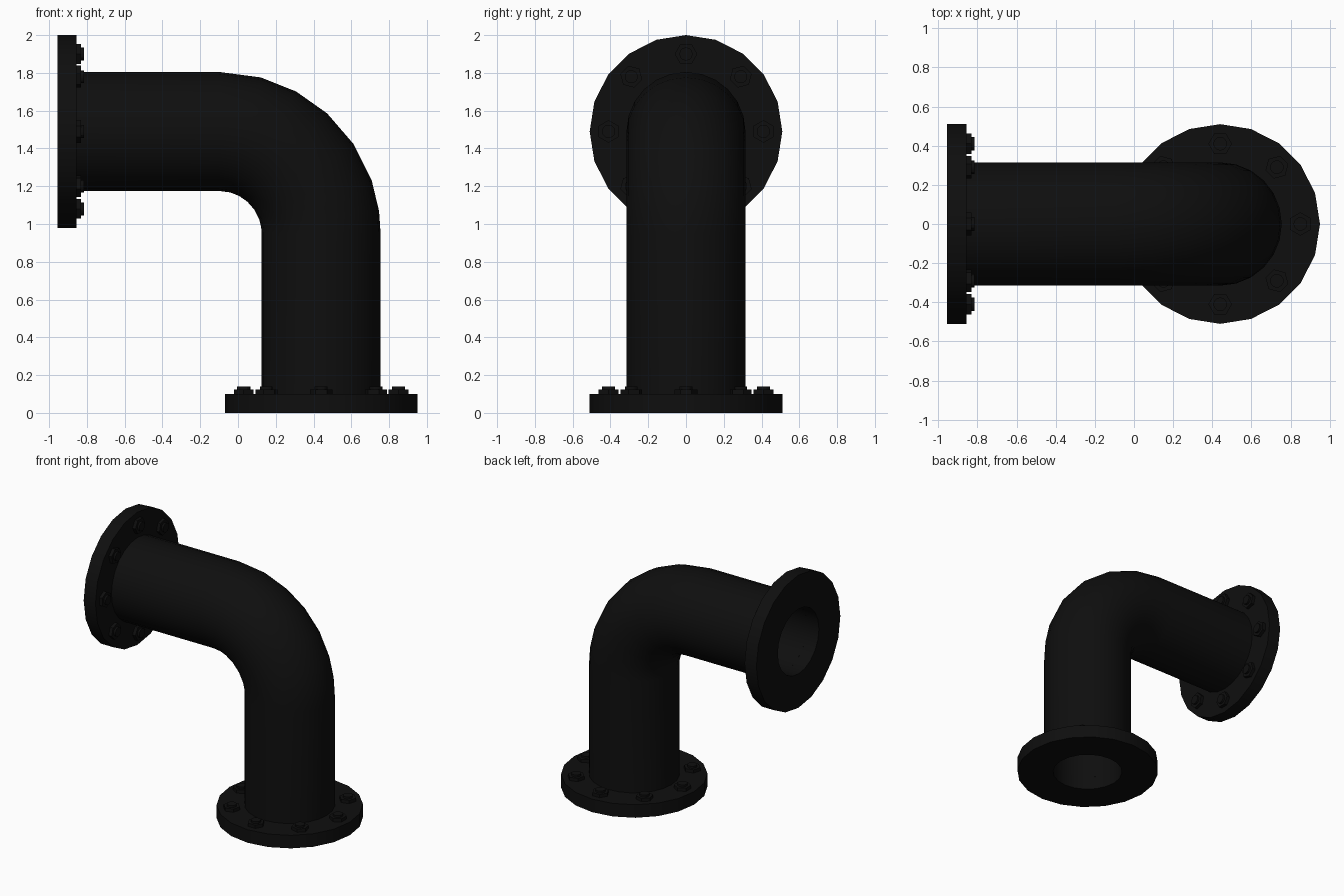
import bpy, bmesh
from math import sin, cos, pi, radians
from mathutils import Vector, Matrix

cube = bpy.data.objects.get("Cube")
if cube:
    bpy.data.objects.remove(cube, do_unlink=True)

PIPE_X, PIPE_Z = 0.44, 1.49      # axes of the upright and the level run
BEND = 0.54                      # centreline radius of the elbow
OUTER, BORE = 0.315, 0.25
FLANGE_R, FLANGE_T = 0.51, 0.10
END_X = -0.955                   # open face of the level run

iron = bpy.data.materials.new("black_iron")
iron.use_nodes = True
colour = (0.0045, 0.0045, 0.0045, 1)
iron.diffuse_color = colour
iron.node_tree.nodes["Principled BSDF"].inputs["Base Color"].default_value = colour


def finish(name, bm, matrix=Matrix()):
    bmesh.ops.recalc_face_normals(bm, faces=bm.faces)
    mesh = bpy.data.meshes.new(name)
    bm.to_mesh(mesh)
    bm.free()
    obj = bpy.data.objects.new(name, mesh)
    bpy.context.collection.objects.link(obj)
    obj.matrix_world = matrix
    mesh.materials.append(iron)
    bpy.ops.object.select_all(action='DESELECT')
    obj.select_set(True)
    bpy.context.view_layer.objects.active = obj
    bpy.ops.object.shade_smooth_by_angle(angle=radians(30))
    return obj


def bridge(bm, a, b):
    for i in range(len(a)):
        j = (i + 1) % len(a)
        bm.faces.new((a[i], a[j], b[j], b[i]))


# Pipe: hollow wall swept along the level run, the elbow and the upright
sides = 24
centre = Vector((PIPE_X - BEND, 0, PIPE_Z - BEND))
path = [(Vector((END_X + FLANGE_T, 0, PIPE_Z)), 0)]
for deg in (0, 15, 28.5, 42, 56.5, 71, 82, 90):
    a = radians(deg)
    path.append((centre + BEND * Vector((sin(a), 0, cos(a))), a))
path.append((Vector((PIPE_X, 0, FLANGE_T)), pi / 2))

bm = bmesh.new()
walls = []
for radius in (OUTER, BORE):
    rings = []
    for point, a in path:
        out = Vector((sin(a), 0, cos(a)))
        rings.append([bm.verts.new(point + radius * (
            cos(2 * pi * k / sides) * out + sin(2 * pi * k / sides) * Vector((0, 1, 0))))
            for k in range(sides)])
    for r1, r2 in zip(rings, rings[1:]):
        bridge(bm, r1, r2)
    walls.append(rings)
for end in (0, -1):
    bridge(bm, walls[0][end], walls[1][end])
finish("elbow_pipe", bm)


def flange(name, matrix):
    """Flat ring with its open face on local z = 0."""
    bm = bmesh.new()
    n = 20
    profile = [(BORE, 0), (FLANGE_R, 0), (FLANGE_R, FLANGE_T), (BORE, FLANGE_T)]
    rings = [[bm.verts.new((r * cos(2 * pi * k / n), r * sin(2 * pi * k / n), z))
              for k in range(n)] for r, z in profile]
    for i in range(4):
        bridge(bm, rings[i], rings[(i + 1) % 4])
    finish(name, bm, matrix)


def bolts(name, matrix):
    """Eight hex nuts with round stud ends on the inner flange face."""
    bm = bmesh.new()
    for k in range(8):
        turn = Matrix.Rotation(k * pi / 4, 4, 'Z')
        for radius, height, segments in ((0.06, 0.025, 6), (0.035, 0.04, 12)):
            place = turn @ Matrix.Translation((0.41, 0, FLANGE_T + height / 2))
            bmesh.ops.create_cone(bm, cap_ends=True, segments=segments, radius1=radius,
                                  radius2=radius, depth=height, matrix=place)
    finish(name, bm, matrix)


# Matching flanges and bolts at both ends
base = Matrix.Translation((PIPE_X, 0, 0))
side = Matrix.Translation((END_X, 0, PIPE_Z)) @ Matrix.Rotation(pi / 2, 4, 'Y')
for label, matrix in (("base", base), ("side", side)):
    flange(label + "_flange", matrix)
    bolts(label + "_flange_bolts", matrix)
